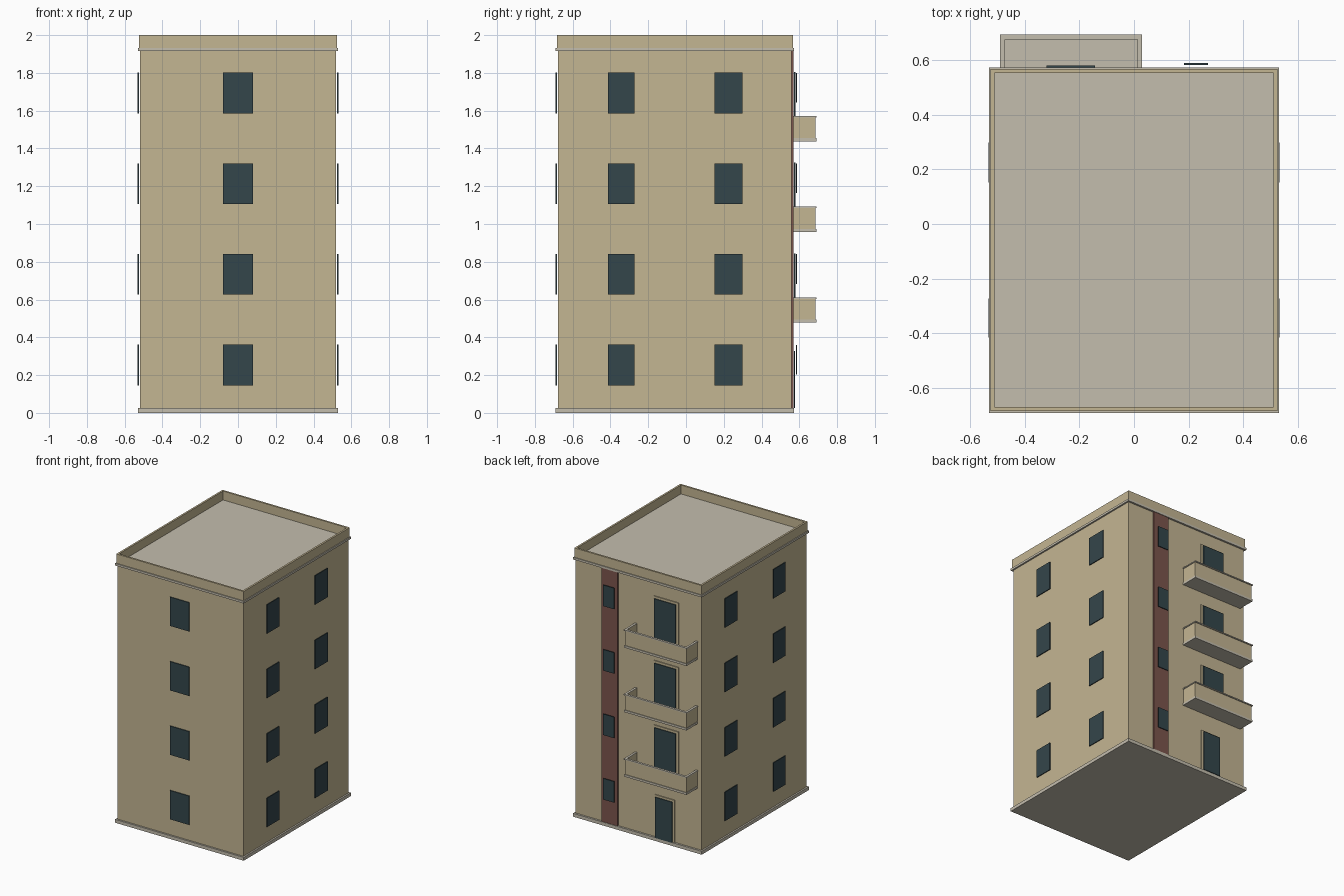
import bpy, bmesh

if "Cube" in bpy.data.objects:
    bpy.data.objects.remove(bpy.data.objects["Cube"])


def material(name, rgb):
    m = bpy.data.materials.new(name)
    m.diffuse_color = (*rgb, 1)
    m.use_nodes = True
    m.node_tree.nodes["Principled BSDF"].inputs["Base Color"].default_value = m.diffuse_color
    return m


TAN = material("tan_plaster", (0.55, 0.465, 0.29))
GREY = material("pale_concrete", (0.55, 0.51, 0.42))
RED = material("brown_red_panel", (0.20, 0.09, 0.073))
GLASS = material("dark_glass", (0.034, 0.061, 0.07))


def box(name, x, y, z, mat):
    """Axis-aligned box from (min, max) ranges."""
    bm = bmesh.new()
    bmesh.ops.create_cube(bm, size=1)
    for v in bm.verts:
        v.co = [r[0] if c < 0 else r[1] for c, r in zip(v.co, (x, y, z))]
    me = bpy.data.meshes.new(name)
    bm.to_mesh(me)
    bm.free()
    me.materials.append(mat)
    ob = bpy.data.objects.new(name, me)
    bpy.context.collection.objects.link(ob)
    return ob


FRONT, BACK, SIDE = -0.677, 0.558, 0.518
FLOOR = 0.48

# Main block, plinth and cornice
box("walls", (-SIDE, SIDE), (FRONT, BACK), (0.02, 1.92), TAN)
box("plinth", (-0.53, 0.53), (-0.69, 0.572), (0, 0.025), GREY)
box("cornice", (-0.53, 0.53), (-0.69, 0.572), (1.915, 1.931), GREY)

# Roof parapet around a sunken flat roof
PX, PF, PB, T = 0.524, -0.683, 0.566, 0.014
for s in (-1, 1):
    box("parapet_side", tuple(sorted((s * PX, s * (PX - T)))), (PF, PB), (1.931, 2), TAN)
box("parapet_front", (-PX + T, PX - T), (PF, PF + T), (1.931, 2), TAN)
box("parapet_back", (-PX + T, PX - T), (PB - T, PB), (1.931, 2), TAN)

# Stair strip up the back wall
box("stair_strip", (0.166, 0.297), (BACK - 0.005, 0.568), (0.025, 1.915), RED)

for i in range(4):
    h = i * FLOOR
    win_z = (0.146 + h, 0.361 + h)
    # Front and side windows
    box("front_window", (-0.079, 0.079), (-0.69, -0.684), win_z, GLASS)
    for s in (-1, 1):
        for y in ((-0.414, -0.272), (0.152, 0.298)):
            box("side_window", tuple(sorted((s * 0.525, s * 0.531))), y, win_z, GLASS)
    # Small window on the stair strip
    box("stair_window", (0.183, 0.271), (0.582, 0.588), (0.203 + h, 0.36 + h), GLASS)
    if i == 0:
        # Ground floor entrance
        box("entrance_frame", (-0.30, -0.135), (BACK - 0.005, 0.565), (0.025, 0.34), TAN)
        box("entrance_door", (-0.288, -0.147), (0.571, 0.577), (0.025, 0.328), GLASS)
        continue
    # Balcony door
    box("balcony_door_frame", (-0.332, -0.13), (BACK - 0.005, 0.565), (0.535 + h - FLOOR, 0.857 + h - FLOOR), TAN)
    box("balcony_door", (-0.32, -0.142), (0.573, 0.579), (0.55 + h - FLOOR, 0.845 + h - FLOOR), GLASS)
    # Balcony slab, three walls and front cap
    z = h - 0.002
    box("balcony_slab", (-0.487, 0.027), (BACK - 0.005, 0.69), (z, z + 0.016), GREY)
    wall_z = (z + 0.016, z + 0.13)
    box("balcony_front", (-0.484, 0.024), (0.677, 0.685), wall_z, TAN)
    box("balcony_side", (-0.484, -0.472), (BACK - 0.005, 0.677), wall_z, TAN)
    box("balcony_side", (0.012, 0.024), (BACK - 0.005, 0.677), wall_z, TAN)
    cap_z = (z + 0.126, z + 0.134)
    box("balcony_cap_front", (-0.489, 0.029), (0.675, 0.692), cap_z, GREY)
    for x in ((-0.489, -0.472), (0.012, 0.029)):
        box("balcony_cap_side", x, (BACK - 0.005, 0.675), cap_z, GREY)

# Flat roof surface
box("roof_deck", (-PX + T, PX - T), (PF + T, PB - T), (1.925, 1.934), GREY)
